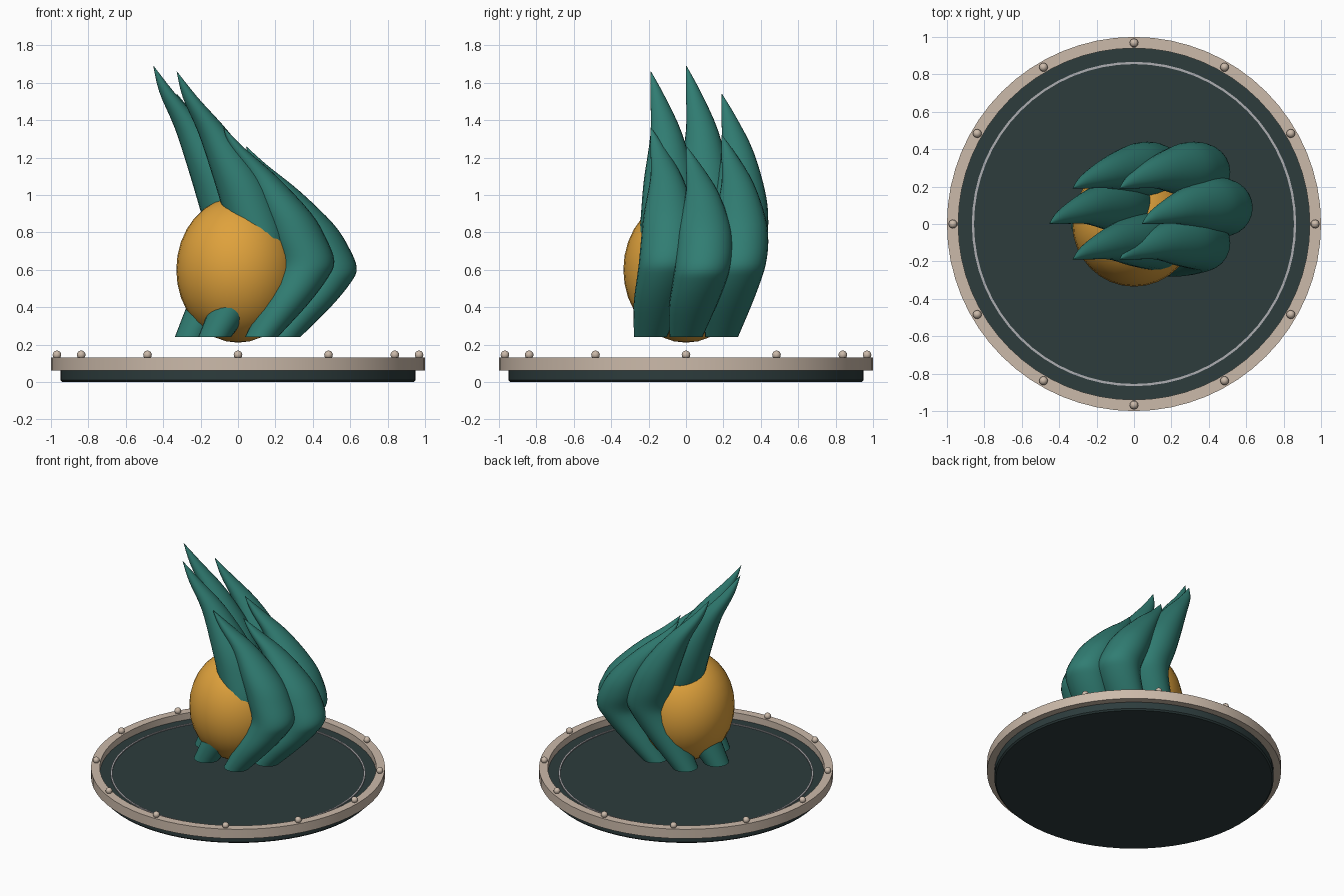
import bpy, bmesh, math

if "Cube" in bpy.data.objects:
    bpy.data.objects.remove(bpy.data.objects["Cube"])


def material(name, rgb):
    m = bpy.data.materials.new(name)
    m.diffuse_color = (*rgb, 1.0)
    m.use_nodes = True
    m.node_tree.nodes["Principled BSDF"].inputs["Base Color"].default_value = m.diffuse_color
    return m


TEAL = material("teal", (0.030, 0.205, 0.170))
AMBER = material("amber", (0.74, 0.36, 0.045))
SLATE = material("dark slate", (0.026, 0.045, 0.046))
STONE = material("warm stone", (0.60, 0.49, 0.40))
SILVER = material("silver", (0.42, 0.42, 0.44))


def finish(obj, mat, angle=35):
    obj.data.materials.append(mat)
    bpy.ops.object.select_all(action='DESELECT')
    obj.select_set(True)
    bpy.context.view_layer.objects.active = obj
    bpy.ops.object.shade_smooth_by_angle(angle=math.radians(angle))


def loft(name, rings, mat, segs, cap=True, loop=False):
    """Skin circular rings given as (x, y, z, radius)."""
    bm = bmesh.new()
    rows = []
    for x, y, z, r in rings:
        rows.append([bm.verts.new((x + r * math.cos(2 * math.pi * i / segs),
                                   y + r * math.sin(2 * math.pi * i / segs), z))
                     for i in range(segs)])
    pairs = list(zip(rows, rows[1:]))
    if loop:
        pairs.append((rows[-1], rows[0]))
    for a, b in pairs:
        for i in range(segs):
            j = (i + 1) % segs
            bm.faces.new((a[i], a[j], b[j], b[i]))
    if cap:
        bm.faces.new(rows[0][::-1])
        bm.faces.new(rows[-1])
    bmesh.ops.recalc_face_normals(bm, faces=bm.faces)
    mesh = bpy.data.meshes.new(name)
    bm.to_mesh(mesh)
    bm.free()
    obj = bpy.data.objects.new(name, mesh)
    bpy.context.collection.objects.link(obj)
    finish(obj, mat)
    return obj


def smooth_path(pts, steps=4):
    """Catmull-Rom interpolation through the key rings."""
    p = [pts[0]] + pts + [pts[-1]]
    out = []
    for k in range(1, len(p) - 2):
        for s in range(steps):
            t = s / steps
            out.append(tuple(
                0.5 * (2 * b + (c - a) * t + (2 * a - 5 * b + 4 * c - d) * t * t
                       + (3 * b - a - 3 * c + d) * t ** 3)
                for a, b, c, d in zip(*p[k - 1:k + 3])))
    out.append(pts[-1])
    return out


# Base disc with a small lower bevel
loft("base_disc", [(0, 0, 0, 0.94), (0, 0, 0.01, 0.95), (0, 0, 0.08, 0.95)], SLATE, 64)

# Raised rim and thin inlaid ring
loft("rim", [(0, 0, 0.06, 0.94), (0, 0, 0.06, 1.0), (0, 0, 0.13, 1.0), (0, 0, 0.13, 0.94)],
     STONE, 64, cap=False, loop=True)
loft("inlay_ring", [(0, 0, 0.078, 0.855), (0, 0, 0.078, 0.867),
                    (0, 0, 0.087, 0.867), (0, 0, 0.087, 0.855)],
     SILVER, 64, cap=False, loop=True)

# Twelve studs on the rim
for i in range(12):
    a = math.pi * i / 6
    bpy.ops.mesh.primitive_uv_sphere_add(
        segments=16, ring_count=8, radius=0.023,
        location=(0.968 * math.cos(a), 0.968 * math.sin(a), 0.145))
    stud = bpy.context.object
    stud.name = f"stud_{i + 1}"
    finish(stud, STONE, 60)

# Egg-shaped core
bpy.ops.mesh.primitive_uv_sphere_add(segments=32, ring_count=16, radius=1, location=(0, 0, 0.6))
core = bpy.context.object
core.name = "core"
core.scale = (0.33, 0.335, 0.39)
finish(core, AMBER, 60)

# Flame tongue: centre x, centre y, height above its foot, radius
TONGUE = smooth_path([
    (0.245, 0.000, 0.00, 0.088),
    (0.370, 0.035, 0.16, 0.125),
    (0.460, 0.070, 0.29, 0.142),
    (0.486, 0.088, 0.37, 0.149),
    (0.442, 0.100, 0.48, 0.150),
    (0.375, 0.100, 0.605, 0.135),
    (0.245, 0.085, 0.78, 0.085),
    (0.115, 0.040, 0.92, 0.040),
    (0.043, 0.002, 1.02, 0.001),
])

# Six tongues: x shift, y shift, tip height
for i, (dx, dy, tip) in enumerate([
        (0.00, 0.0, 1.26), (-0.12, -0.19, 1.36), (-0.12, 0.19, 1.32),
        (-0.37, -0.19, 1.66), (-0.37, 0.19, 1.54), (-0.495, 0.0, 1.69)]):
    k = (tip - 0.24) / 1.02
    loft(f"flame_tongue_{i + 1}",
         [(x + dx, y + dy, 0.24 + z * k, r) for x, y, z, r in TONGUE], TEAL, 24)
